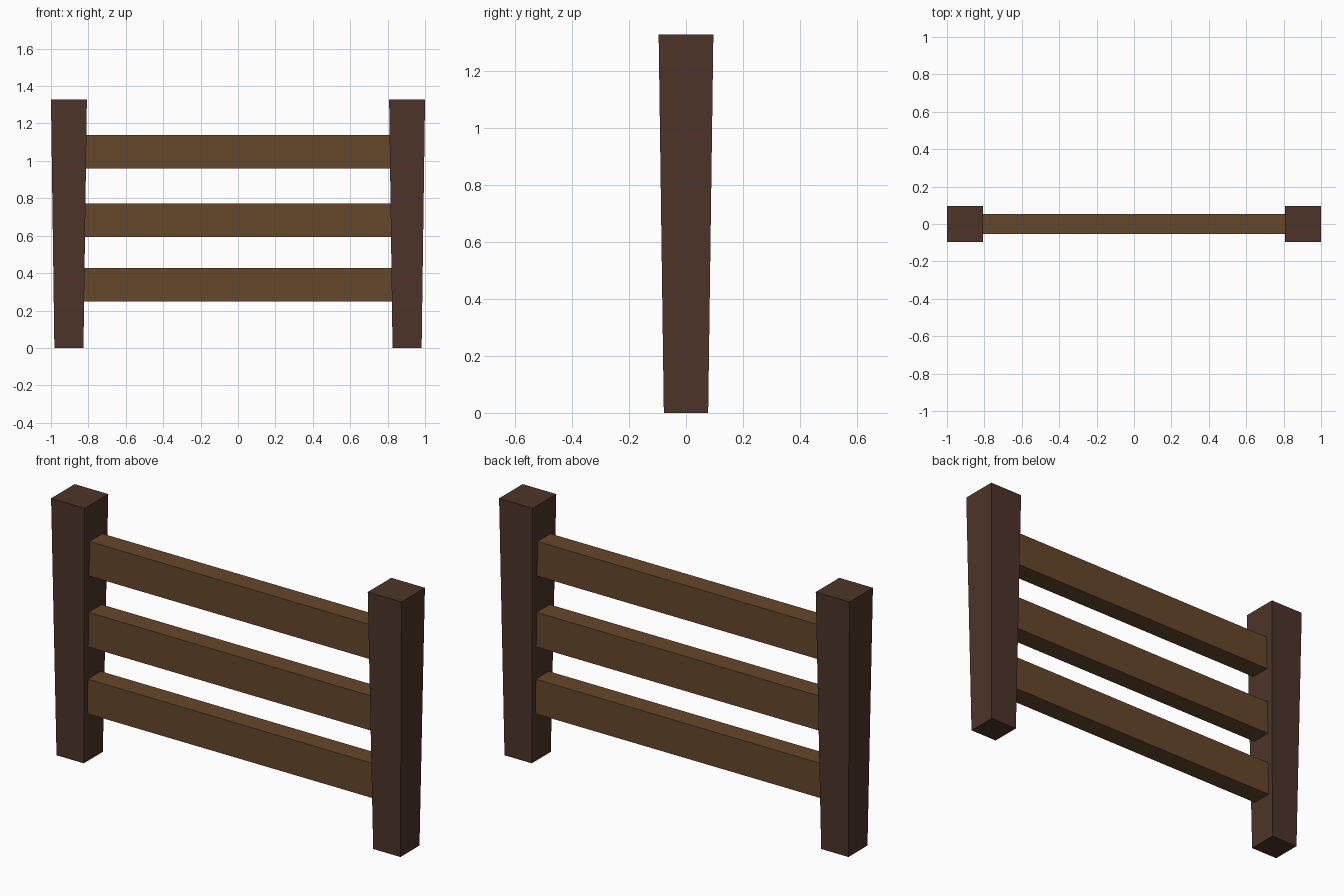
import bpy
import bmesh

if "Cube" in bpy.data.objects:
    bpy.data.objects.remove(bpy.data.objects["Cube"])


def material(name, color):
    m = bpy.data.materials.new(name)
    m.diffuse_color = (*color, 1)
    m.use_nodes = True
    m.node_tree.nodes["Principled BSDF"].inputs["Base Color"].default_value = m.diffuse_color
    return m


def box(name, center, size, mat, bottom_scale=1.0):
    """Box whose bottom face can be narrowed for a taper."""
    bm = bmesh.new()
    bmesh.ops.create_cube(bm, size=1)
    for v in bm.verts:
        s = bottom_scale if v.co.z < 0 else 1.0
        v.co.x *= size[0] * s
        v.co.y *= size[1] * s
        v.co.z *= size[2]
    mesh = bpy.data.meshes.new(name)
    bm.to_mesh(mesh)
    bm.free()
    mesh.materials.append(mat)
    obj = bpy.data.objects.new(name, mesh)
    obj.location = center
    bpy.context.collection.objects.link(obj)
    return obj


dark_wood = material("dark_wood", (0.074, 0.034, 0.022))
light_wood = material("light_wood", (0.132, 0.063, 0.024))

# Posts, narrower at the foot
HEIGHT, WIDTH, POST_X = 1.328, 0.192, 0.904
for side, sx in (("left", -1), ("right", 1)):
    box(f"{side}_post", (sx * POST_X, 0, HEIGHT / 2),
        (WIDTH, WIDTH, HEIGHT), dark_wood, 0.81)

# Horizontal rails, with ends set into the posts
for name, z in (("lower", 0.337), ("middle", 0.683), ("upper", 1.05)):
    box(f"{name}_rail", (0, 0, z), (1.7, 0.106, 0.179), light_wood)
